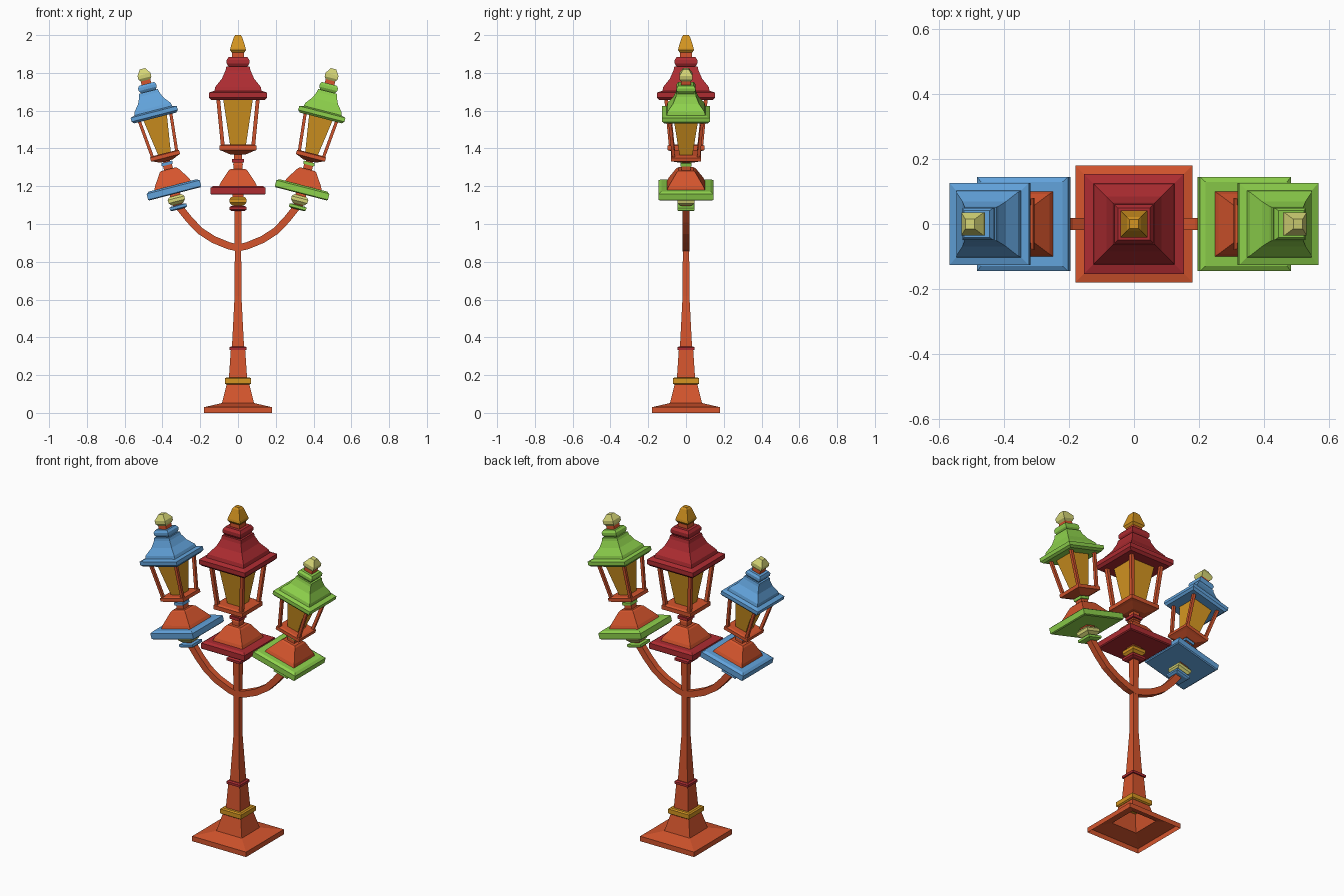
import bpy, bmesh, math
from mathutils import Matrix, Vector

if "Cube" in bpy.data.objects:
    bpy.data.objects.remove(bpy.data.objects["Cube"])


def material(name, rgb):
    m = bpy.data.materials.new(name)
    m.diffuse_color = (*rgb, 1)
    m.use_nodes = True
    m.node_tree.nodes["Principled BSDF"].inputs["Base Color"].default_value = m.diffuse_color
    return m


ORANGE = material("orange", (0.66, 0.09, 0.026))
RED = material("red", (0.42, 0.025, 0.031))
GOLD = material("gold", (0.66, 0.30, 0.015))
BLUE = material("blue", (0.12, 0.36, 0.70))
GREEN = material("green", (0.27, 0.64, 0.072))
PALE = material("pale_yellow", (0.66, 0.66, 0.18))


def loft(name, rings, mat, matrix=Matrix(), bottom=True):
    """Skin a list of four-cornered rings, with end caps."""
    bm = bmesh.new()
    loops = [[bm.verts.new(matrix @ Vector(p)) for p in r] for r in rings]
    for a, b in zip(loops, loops[1:]):
        for i in range(4):
            j = (i + 1) % 4
            bm.faces.new((a[i], a[j], b[j], b[i]))
    if bottom:
        bm.faces.new(loops[0][::-1])
    bm.faces.new(loops[-1])
    if bottom:
        bmesh.ops.recalc_face_normals(bm, faces=bm.faces)
    me = bpy.data.meshes.new(name)
    bm.to_mesh(me)
    bm.free()
    me.materials.append(mat)
    ob = bpy.data.objects.new(name, me)
    bpy.context.collection.objects.link(ob)


def square(h, z, x=0, y=0):
    return [(x - h, y - h, z), (x + h, y - h, z), (x + h, y + h, z), (x - h, y + h, z)]


def tower(name, profile, mat, matrix=Matrix(), bottom=True):
    """Square tower from (half width, height) pairs."""
    loft(name, [square(h, z) for h, z in profile], mat, matrix, bottom)


def lamp(side, matrix, k, paint, accent, finial):
    """Lantern built around its base plate; k scales the upper part."""
    def part(name, profile, mat, s=1.0):
        tower(f"{side}_{name}", [(h * s, z * s) for h, z in profile], mat, matrix)

    # support below the plate
    part("collar", [(0.036, -0.108), (0.046, -0.102), (0.046, -0.088), (0.036, -0.084)], paint)
    part("lower_neck", [(0.025, -0.088), (0.025, -0.07)], ORANGE)
    part("lower_knob", [(0.03, -0.08), (0.045, -0.064), (0.045, -0.046), (0.035, -0.034)], accent)
    part("knob_stem", [(0.028, -0.036), (0.028, -0.02)], ORANGE)
    # plate and cone
    part("plate", [(0.139, -0.023), (0.145, -0.018), (0.145, 0.014), (0.13, 0.023)], paint)
    part("cone", [(0.1, 0.022), (0.093, 0.04), (0.05, 0.105), (0.04, 0.112)], ORANGE)
    part("neck", [(0.027, 0.135), (0.022, 0.15), (0.022, 0.24)], ORANGE, k)
    part("neck_base", [(0.024, 0.1), (0.024, 0.135)], ORANGE)
    part("neck_ring", [(0.033, 0.148), (0.033, 0.166)], paint, 0.5 + k / 2)
    # lantern tray, glass and corner posts
    part("tray", [(0.04, 0.19), (0.082, 0.208), (0.097, 0.213), (0.097, 0.237), (0.085, 0.243)], ORANGE, k)
    part("glass", [(0.042, 0.24), (0.078, 0.48)], GOLD, k)
    for sx in (-1, 1):
        for sy in (-1, 1):
            ends = [square(0.01 * k, z * k, sx * o * k, sy * o * k)
                    for o, z in ((0.081, 0.24), (0.105, 0.485))]
            loft(f"{side}_post", ends, ORANGE, matrix)
    # stepped roof
    part("roof", [(0.14, 0.478), (0.154, 0.492), (0.154, 0.518), (0.125, 0.527), (0.12, 0.548),
                  (0.085, 0.592), (0.066, 0.635), (0.062, 0.655)], paint, k)
    part("roof_cap", [(0.048, 0.652), (0.06, 0.672), (0.06, 0.69), (0.05, 0.705)], paint, k)
    part("finial_neck", [(0.032, 0.70), (0.032, 0.732)], ORANGE, k)
    part("finial", finial, accent, k)


# pole, open underneath
tower("base_and_pole_foot", [(0.18, 0), (0.18, 0.03), (0.085, 0.052), (0.058, 0.16), (0.048, 0.185),
                             (0.038, 0.335), (0.032, 0.35), (0.018, 0.62), (0.017, 0.85),
                             (0.02, 1.09)], ORANGE, bottom=False)
tower("pole_band", [(0.062, 0.15), (0.07, 0.156), (0.07, 0.182), (0.062, 0.188)], GOLD)
tower("pole_ring", [(0.046, 0.332), (0.046, 0.346), (0.038, 0.352)], RED)

# curved arms
path = [Vector(p) for p in ((0, 0.873), (0.05, 0.885), (0.13, 0.918), (0.2, 0.963),
                            (0.255, 1.02), (0.318, 1.098))]
for side, s in (("left", -1), ("right", 1)):
    rings = []
    for i, p in enumerate(path):
        t = (path[min(i + 1, len(path) - 1)] - path[max(i - 1, 0)]).normalized()
        if i == 0:
            t = Vector((1, 0))
        n = Vector((-t.y, t.x)) * 0.019
        a, b = p - n, p + n
        rings.append([(s * a.x, -0.018, a.y), (s * a.x, 0.018, a.y),
                      (s * b.x, 0.018, b.y), (s * b.x, -0.018, b.y)])
    loft(f"{side}_arm", rings, ORANGE)

# three lamps, the outer ones leaning outward
spire = [(0.03, 0.726), (0.042, 0.742), (0.04, 0.755), (0.022, 0.812), (0.014, 0.822)]
ball = [(0.026, 0.72), (0.043, 0.745), (0.043, 0.768), (0.018, 0.806)]
lamp("centre", Matrix.Translation((0, 0, 1.178)), 1.0, RED, GOLD, spire)
for side, s, paint in (("left", -1, BLUE), ("right", 1, GREEN)):
    tilt = Matrix.Translation((s * 0.34, 0, 1.182)) @ Matrix.Rotation(s * math.radians(14.5), 4, 'Y')
    lamp(side, tilt, 0.82, paint, PALE, ball)
